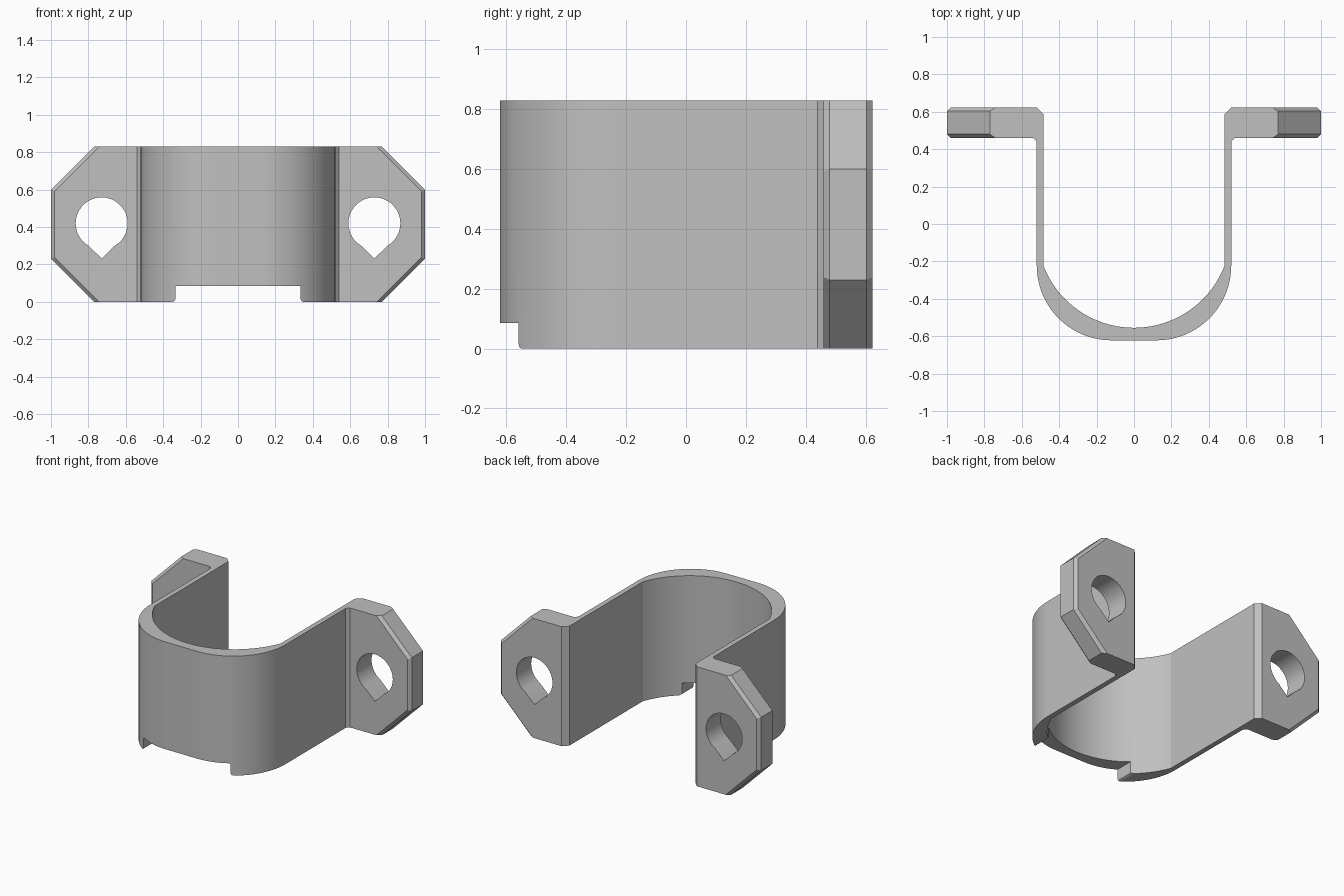
import bpy, bmesh
from math import sin, cos, asin, radians, sqrt

if "Cube" in bpy.data.objects:
    bpy.data.objects.remove(bpy.data.objects["Cube"], do_unlink=True)

HEIGHT, BACK, FRONT = 0.83, 0.623, -0.622
SEAM = 0.56  # where the strap meets each ear

grey = bpy.data.materials.new("plain grey")
grey.use_nodes = True
grey.diffuse_color = (0.53, 0.53, 0.53, 1)
grey.node_tree.nodes["Principled BSDF"].inputs["Base Color"].default_value = grey.diffuse_color


def loft(name, rings):
    """Closed solid through matching rings of points."""
    bm = bmesh.new()
    loops = [[bm.verts.new(p) for p in ring] for ring in rings]
    for a, b in zip(loops, loops[1:]):
        for i in range(len(a)):
            j = (i + 1) % len(a)
            bm.faces.new((a[i], a[j], b[j], b[i]))
    bm.faces.new(loops[0])
    bm.faces.new(loops[-1])
    bmesh.ops.recalc_face_normals(bm, faces=bm.faces)
    mesh = bpy.data.meshes.new(name)
    bm.to_mesh(mesh)
    bm.free()
    mesh.materials.append(grey)
    obj = bpy.data.objects.new(name, mesh)
    bpy.context.collection.objects.link(obj)
    return obj


def activate(obj):
    bpy.ops.object.select_all(action='DESELECT')
    obj.select_set(True)
    bpy.context.view_layer.objects.active = obj


def cut(obj, cutter):
    cutter.hide_render = True
    mod = obj.modifiers.new("cut", 'BOOLEAN')
    mod.operation, mod.solver, mod.object = 'DIFFERENCE', 'EXACT', cutter
    activate(obj)
    bpy.ops.object.modifier_apply(modifier=mod.name)
    bpy.data.objects.remove(cutter, do_unlink=True)


def smooth(obj):
    activate(obj)
    bpy.ops.object.shade_smooth_by_angle(angle=radians(15))


def mirrored(points):
    return [(-x, y) for x, y in points]


# U-shaped strap: inner line and outer line of the right half, end to middle
steps = 20
radius, centre_y = 0.519, -0.036
sweep = asin(0.485 / radius)
inner = [(SEAM, BACK), (0.52, BACK), (0.485, BACK - 0.035)]
inner += [(radius * sin(sweep * (1 - i / steps)),
           centre_y - radius * cos(sweep * (1 - i / steps))) for i in range(steps + 1)]
outer = [(SEAM, 0.46), (0.54, 0.46), (0.52, 0.44)]
outer += [(0.12 + 0.4 * cos(radians(90 * i / steps)),
           FRONT + 0.4 - 0.4 * sin(radians(90 * i / steps))) for i in range(steps + 1)]
profile = inner + mirrored(inner[-2::-1]) + mirrored(outer) + outer[::-1]
strap = loft("strap", [[(x, y, z) for x, y in profile] for z in (0, HEIGHT)])

# Notch in the lower front edge, with eased bottom corners
side = [(0.36, -0.02), (0.348, 0), (0.339, 0.005), (0.335, 0.014), (0.335, 0.085)]
notch = side + mirrored(side[::-1])
cut(strap, loft("notch_cutter", [[(x, y, z) for x, z in notch] for y in (-0.8, -0.3)]))
smooth(strap)


def ear_ring(y, inset):
    """Clipped-corner outline, drawn in on the slanted and end sides."""
    run = 0.77 - inset * sqrt(2)
    end = 1 - inset
    low = [(SEAM, 0), (run, 0), (end, end - run)]
    return [(x, y, z) for x, z in low + [(x, HEIGHT - z) for x, z in low[::-1]]]


# Mounting ears with a teardrop hole
bevel = 0.02
hole = [(0.729 + 0.139 * cos(radians(a)), 0.42 + 0.139 * sin(radians(a)))
        for a in range(-60, 241, 10)] + [(0.729, 0.232)]
for name, sign in (("left_ear", 1), ("right_ear", -1)):
    rings = [ear_ring(0.46, bevel), ear_ring(0.46 + bevel, 0),
             ear_ring(BACK - bevel, 0), ear_ring(BACK, bevel)]
    ear = loft(name, [[(sign * x, y, z) for x, y, z in ring] for ring in rings])
    cut(ear, loft("hole_cutter", [[(sign * x, y, z) for x, z in hole] for y in (0.3, 0.8)]))
    smooth(ear)
